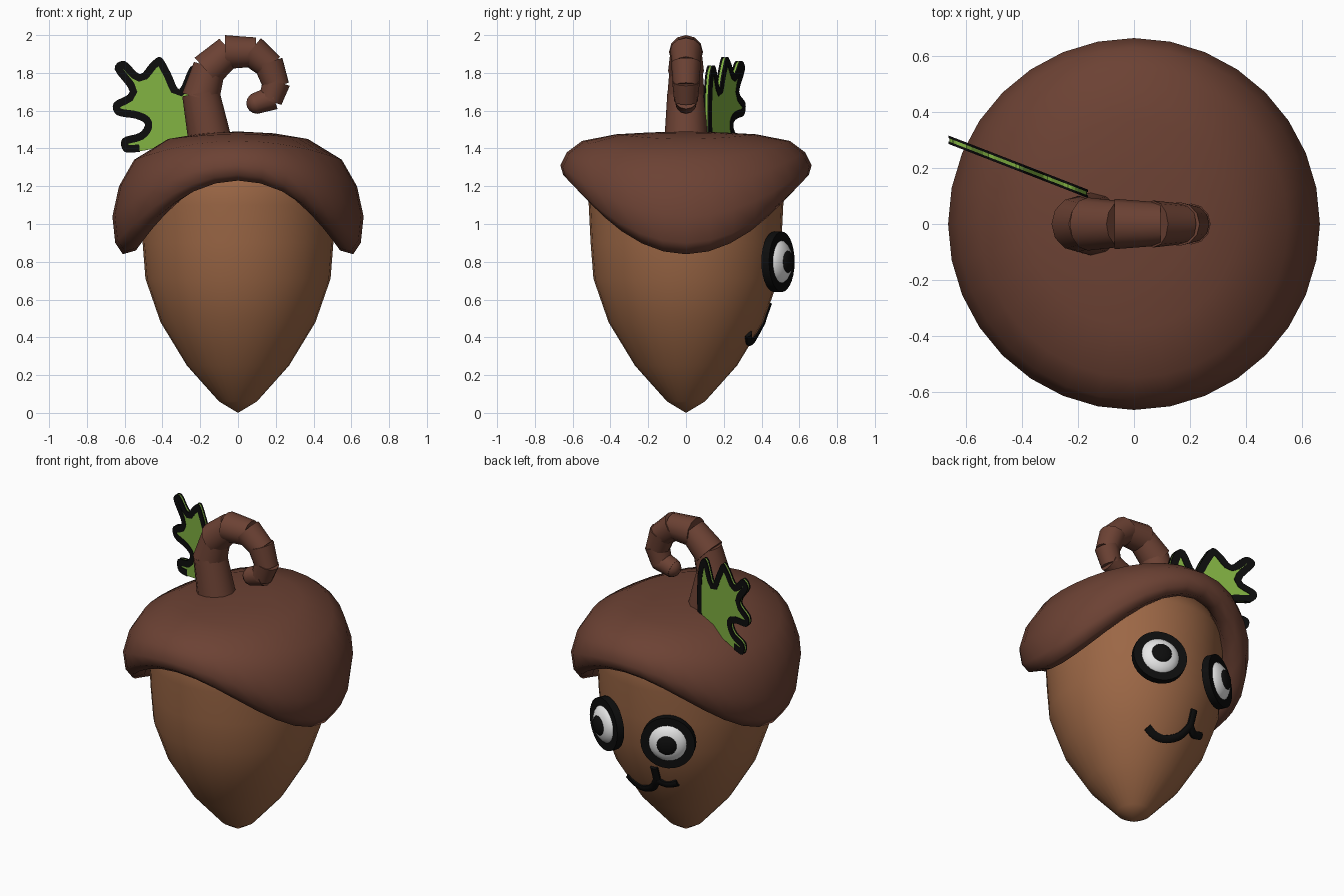
import bpy, bmesh, math
from mathutils import Matrix, Vector

cube = bpy.data.objects.get("Cube")
if cube:
    bpy.data.objects.remove(cube, do_unlink=True)


def material(name, rgb):
    m = bpy.data.materials.new(name)
    m.use_nodes = True
    m.diffuse_color = (*rgb, 1)
    bsdf = m.node_tree.nodes["Principled BSDF"]
    bsdf.inputs["Base Color"].default_value = (*rgb, 1)
    bsdf.inputs["Roughness"].default_value = 0.8
    return m


NUT = material("nut brown", (0.33, 0.135, 0.06))
BARK = material("dark bark brown", (0.15, 0.054, 0.034))
GREEN = material("leaf green", (0.225, 0.45, 0.055))
BLACK = material("black", (0.004, 0.004, 0.004))
WHITE = material("eye white", (0.88, 0.88, 0.88))


def finish(bm, name, mat, angle=None):
    """Turn a bmesh into a named object, smooth up to the given angle."""
    bmesh.ops.recalc_face_normals(bm, faces=bm.faces)
    mesh = bpy.data.meshes.new(name)
    bm.to_mesh(mesh)
    bm.free()
    mesh.materials.append(mat)
    ob = bpy.data.objects.new(name, mesh)
    bpy.context.collection.objects.link(ob)
    if angle:
        bpy.ops.object.select_all(action="DESELECT")
        ob.select_set(True)
        bpy.context.view_layer.objects.active = ob
        bpy.ops.object.shade_smooth_by_angle(angle=math.radians(angle))
    return ob


def revolve(name, rows, mat, sides=32):
    """Lathe rows of (radius, height, sag); sag lowers the ring towards +-x."""
    bm = bmesh.new()
    rings = []
    for r, z, sag in rows:
        if r == 0:
            rings.append([bm.verts.new((0, 0, z))] * sides)
            continue
        angles = [math.tau * i / sides for i in range(sides)]
        rings.append([bm.verts.new((r * math.cos(a), r * math.sin(a),
                                    z - sag * math.cos(a) ** 2)) for a in angles])
    for low, high in zip(rings, rings[1:]):
        for i in range(sides):
            j = (i + 1) % sides
            quad = dict.fromkeys((low[i], low[j], high[j], high[i]))
            bm.faces.new(list(quad))
    return finish(bm, name, mat, 80)


def smooth_path(points, steps=4):
    """Catmull-Rom curve through 2D points."""
    pts = [Vector(p) for p in points]
    pts = [pts[0]] + pts + [pts[-1]]
    out = []
    for a, b, c, d in zip(pts, pts[1:], pts[2:], pts[3:]):
        for k in range(steps):
            t = k / steps
            out.append(0.5 * (2 * b + (c - a) * t + (2 * a - 5 * b + 4 * c - d) * t ** 2
                              + (3 * b - a - 3 * c + d) * t ** 3))
    return out + [pts[-1]]


# Nut body
nut = [(0, 0), (0.1, 0.06), (0.27, 0.25), (0.41, 0.48), (0.49, 0.71),
       (0.505, 0.9), (0.515, 1.1), (0.515, 1.2), (0.47, 1.32), (0, 1.35)]
revolve("nut_body", [(r, z, 0) for r, z in nut], NUT)

# Cap, sagging at both sides, with a rolled rim
revolve("cap", [(0, 1.49, 0), (0.19, 1.485, 0.005), (0.37, 1.475, 0.025),
                (0.55, 1.44, 0.1), (0.63, 1.38, 0.18), (0.665, 1.31, 0.27),
                (0.65, 1.26, 0.36), (0.61, 1.23, 0.39), (0.54, 1.25, 0.39),
                (0.49, 1.34, 0.39)], BARK)

# Curled stem of overlapping tapered segments
joints = [(-0.15, 1.45), (-0.195, 1.68), (-0.155, 1.82), (-0.055, 1.91), (0.08, 1.91),
          (0.165, 1.84), (0.2, 1.74), (0.175, 1.665), (0.1, 1.64)]
radii = [0.115, 0.1, 0.095, 0.09, 0.084, 0.079, 0.073, 0.064]
bm = bmesh.new()
for (x0, z0), (x1, z1), r in zip(joints, joints[1:], radii):
    start, end = Vector((x0, 0, z0)), Vector((x1, 0, z1))
    axis = end - start
    place = Matrix.Translation((start + end) / 2) @ axis.to_track_quat("Z", "Y").to_matrix().to_4x4()
    bmesh.ops.create_cone(bm, cap_ends=True, segments=12, radius1=r, radius2=r * 0.86,
                          depth=axis.length + 0.03, matrix=place)
bmesh.ops.create_uvsphere(bm, u_segments=12, v_segments=8, radius=0.056,
                          matrix=Matrix.Translation((x1, 0, z1)))
finish(bm, "stem", BARK, 40)


# Leaf: flat slab standing at a slant behind the stem
def on_leaf(p, offset):
    return (p.x, 0.11 - (p.x + 0.17) * 0.388 + offset, p.y)


edge = smooth_path([(-0.17, 1.45), (-0.17, 1.68), (-0.2, 1.81), (-0.25, 1.83), (-0.31, 1.71),
                    (-0.36, 1.8), (-0.41, 1.88), (-0.46, 1.85), (-0.52, 1.79), (-0.6, 1.86),
                    (-0.65, 1.82), (-0.57, 1.7), (-0.655, 1.64), (-0.64, 1.58), (-0.54, 1.56),
                    (-0.49, 1.53), (-0.52, 1.48), (-0.61, 1.45), (-0.6, 1.385), (-0.52, 1.385)])
HALF = 0.012
bm = bmesh.new()
face = bm.faces.new([bm.verts.new(on_leaf(p, -HALF)) for p in edge])
extruded = bmesh.ops.extrude_face_region(bm, geom=[face])["geom"]
bmesh.ops.translate(bm, vec=(0, 2 * HALF, 0),
                    verts=[g for g in extruded if isinstance(g, bmesh.types.BMVert)])
bmesh.ops.triangulate(bm, faces=[f for f in bm.faces if len(f.verts) > 4])
finish(bm, "leaf", GREEN)

# Black border strips on both faces of the leaf
for side, label in ((-1, "front"), (1, "back")):
    bm = bmesh.new()
    rows = []
    for i, p in enumerate(edge):
        along = (edge[min(i + 1, len(edge) - 1)] - edge[max(i - 1, 0)]).normalized()
        inward = Vector((-along.y, along.x))
        rows.append([bm.verts.new(on_leaf(p + inward * w, side * (HALF + d)))
                     for w, d in ((-0.003, -0.006), (-0.003, 0.003), (0.037, 0.003), (0.037, -0.006))])
    for a, b in zip(rows, rows[1:]):
        for k in range(4):
            m = (k + 1) % 4
            bm.faces.new((a[k], a[m], b[m], b[k]))
    finish(bm, "leaf_border_" + label, BLACK)


# Eyes: black disc, white dome and black pupil
def dome(name, frame, radius, depth, lift, mat):
    bm = bmesh.new()
    shape = Matrix.Translation((0, 0, lift)) @ Matrix.Diagonal((radius, radius, depth, 1))
    bmesh.ops.create_uvsphere(bm, u_segments=24, v_segments=12, radius=1, matrix=frame @ shape)
    finish(bm, name, mat, 60)


for side, label in ((1, "left"), (-1, "right")):
    turn = math.radians(25)
    normal = Vector((side * math.sin(turn), math.cos(turn), 0))
    frame = Matrix.Translation((side * 0.217, 0.487, 0.8)) @ normal.to_track_quat("Z", "Y").to_matrix().to_4x4()
    bm = bmesh.new()
    bmesh.ops.create_cone(bm, cap_ends=True, segments=28, radius1=0.16, radius2=0.16,
                          depth=0.045, matrix=frame)
    finish(bm, label + "_eye_rim", BLACK, 40)
    dome(label + "_eye_white", frame, 0.12, 0.066, 0, WHITE)
    dome(label + "_pupil", frame, 0.06, 0.024, 0.054, BLACK)


# Mouth strokes laid on the nut surface
def on_nut(x, z):
    for (r0, z0), (r1, z1) in zip(nut, nut[1:]):
        if z0 <= z <= z1:
            r = r0 + (r1 - r0) * (z - z0) / (z1 - z0)
            return Vector((x, math.sqrt(r * r - x * x), z))


def stroke(name, points):
    bm = bmesh.new()
    path = [on_nut(*p) for p in smooth_path(points)]
    rings = []
    for i, p in enumerate(path):
        along = (path[min(i + 1, len(path) - 1)] - path[max(i - 1, 0)]).normalized()
        out = Vector((p.x, p.y, -0.2)).normalized()
        across = along.cross(out).normalized()
        rings.append([bm.verts.new(p + across * 0.023 * s + out * 0.016 * t)
                      for s, t in ((-1, -1), (-1, 0.5), (-0.5, 1), (0.5, 1), (1, 0.5), (1, -1))])
    for a, b in zip(rings, rings[1:]):
        for k in range(6):
            m = (k + 1) % 6
            bm.faces.new((a[k], a[m], b[m], b[k]))
    bm.faces.new(rings[0])
    bm.faces.new(rings[-1])
    finish(bm, name, BLACK, 50)


stroke("smile", [(0.176, 0.42), (0.12, 0.385), (0.05, 0.38), (-0.03, 0.42), (-0.08, 0.49)])
stroke("smile_end", [(-0.08, 0.49), (-0.13, 0.465), (-0.195, 0.485)])
stroke("smile_crease", [(-0.08, 0.47), (-0.083, 0.53), (-0.083, 0.585)])
